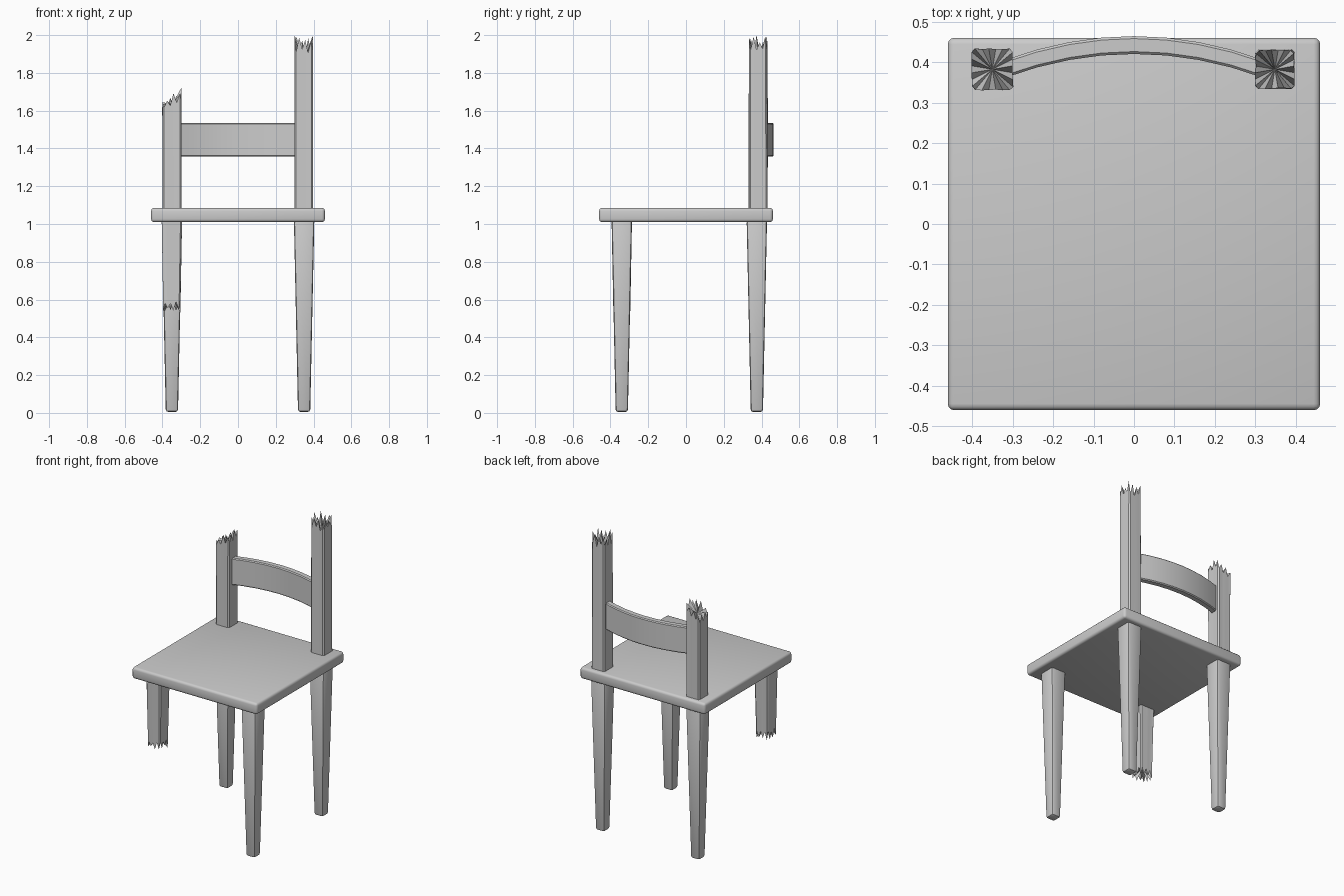
import bpy, bmesh, math, random
from mathutils import Vector

if "Cube" in bpy.data.objects:
    bpy.data.objects.remove(bpy.data.objects["Cube"])


def finish(bm, name):
    bmesh.ops.recalc_face_normals(bm, faces=bm.faces[:])
    me = bpy.data.meshes.new(name)
    bm.to_mesh(me)
    bm.free()
    ob = bpy.data.objects.new(name, me)
    bpy.context.collection.objects.link(ob)
    bpy.ops.object.select_all(action='DESELECT')
    ob.select_set(True)
    bpy.context.view_layer.objects.active = ob
    bpy.ops.object.shade_smooth_by_angle(angle=math.radians(35))
    return ob


def block(name, centre, half, z0, z1, bevel, segs=2, taper=1.0):
    """Bevelled box whose lower end is scaled by taper."""
    bm = bmesh.new()
    bmesh.ops.create_cube(bm, size=2)
    for v in bm.verts:
        h = half * (taper if v.co.z < 0 else 1)
        v.co = Vector((centre[0] + v.co.x * h, centre[1] + v.co.y * h,
                       z0 if v.co.z < 0 else z1))
    bmesh.ops.bevel(bm, geom=bm.edges[:], offset=bevel, segments=segs,
                    profile=0.5, affect='EDGES')
    return finish(bm, name)


def splintered(name, centre, h0, h1, z0, z_break, depth, pit, slope, seed):
    """Square stick from z0, ending in a ring of teeth around a sunken point."""
    rng = random.Random(seed)
    bm = bmesh.new()
    unit = []
    for k in range(4):
        a = k * math.pi / 2
        for t in (-0.84, -0.5, -0.17, 0.17, 0.5, 0.84):
            unit.append((math.cos(a) - t * math.sin(a), math.sin(a) + t * math.cos(a)))
    base = [bm.verts.new((centre[0] + x * h0, centre[1] + y * h0, z0)) for x, y in unit]
    tips = []
    for i, (x, y) in enumerate(unit):
        tooth = rng.uniform(0.6, 1.0) if i % 2 else rng.uniform(0.0, 0.3)
        h = h1 * rng.uniform(0.96, 1.02)
        tips.append(bm.verts.new((centre[0] + x * h, centre[1] + y * h,
                                  z_break + depth * tooth + slope * x)))
    core = bm.verts.new((centre[0], centre[1], pit))
    n = len(unit)
    for i in range(n):
        j = (i + 1) % n
        bm.faces.new((base[i], base[j], tips[j], tips[i]))
        bm.faces.new((tips[i], tips[j], core))
    bm.faces.new(base)
    return finish(bm, name)


# Seat
block("seat", (0, 0), 0.46, 1.01, 1.085, 0.016, 3)

# Three whole tapered legs
for name, c in (("front_leg_right", (0.35, -0.34)),
                ("back_leg_right", (0.35, 0.375)),
                ("back_leg_left", (-0.35, 0.375))):
    block(name, c, 0.054, 0.005, 1.02, 0.013, 2, taper=0.6)

# Snapped front leg
splintered("front_leg_broken", (-0.35, -0.34), 0.054, 0.045, 1.02,
           0.60, -0.07, 0.61, 0.0, 3)

# Snapped back posts
splintered("back_post_right", (0.348, 0.382), 0.049, 0.048, 1.07,
           1.90, 0.10, 1.86, 0.0, 5)
splintered("back_post_left", (-0.35, 0.382), 0.05, 0.051, 1.07,
           1.62, 0.07, 1.63, 0.03, 8)

# Curved back rail
bm = bmesh.new()
rings = []
for i in range(9):
    x = -0.32 + 0.08 * i
    y = 0.442 - 0.052 * (x / 0.30) ** 2
    rings.append([bm.verts.new((x, y + dy, z)) for dy, z in
                  ((-0.022, 1.363), (-0.016, 1.357), (0.016, 1.357), (0.022, 1.363),
                   (0.022, 1.529), (0.016, 1.535), (-0.016, 1.535), (-0.022, 1.529))])
for a, b in zip(rings, rings[1:]):
    for k in range(8):
        bm.faces.new((a[k], a[(k + 1) % 8], b[(k + 1) % 8], b[k]))
bm.faces.new(rings[0])
bm.faces.new(rings[-1])
finish(bm, "back_rail")
